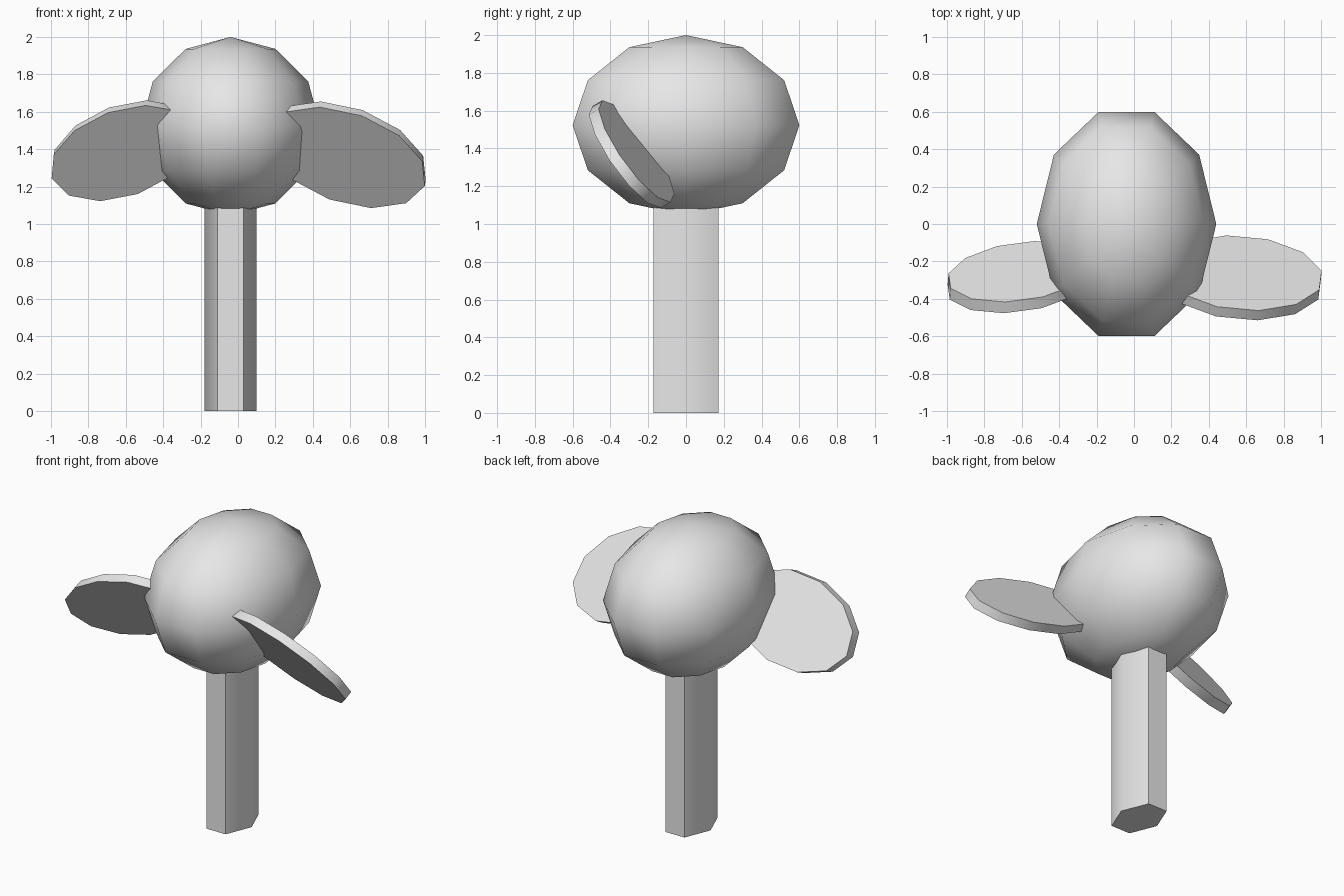
import bpy, bmesh
from math import sin, cos, pi, radians
from mathutils import Vector, Matrix

if "Cube" in bpy.data.objects:
    bpy.data.objects.remove(bpy.data.objects["Cube"], do_unlink=True)

# One plain grey for everything
grey = bpy.data.materials.new("plain grey")
grey.use_nodes = True
colour = (0.8, 0.8, 0.8, 1)
grey.diffuse_color = colour
grey.node_tree.nodes["Principled BSDF"].inputs["Base Color"].default_value = colour


def finish(name, bm):
    bmesh.ops.recalc_face_normals(bm, faces=bm.faces)
    mesh = bpy.data.meshes.new(name)
    bm.to_mesh(mesh)
    bm.free()
    mesh.materials.append(grey)
    obj = bpy.data.objects.new(name, mesh)
    bpy.context.collection.objects.link(obj)
    bpy.ops.object.select_all(action="DESELECT")
    obj.select_set(True)
    bpy.context.view_layer.objects.active = obj
    bpy.ops.object.shade_smooth_by_angle(angle=radians(60))
    return obj


def prism(name, sides, u, w, base, top):
    """Elliptical prism: u and w are the half axes, base and top the cap centres."""
    u, w, base, top = map(Vector, (u, w, base, top))
    bm = bmesh.new()
    ring = [bm.verts.new(base + u * cos(2 * pi * i / sides) + w * sin(2 * pi * i / sides))
            for i in range(sides)]
    cap = bm.faces.new(ring)
    ext = bmesh.ops.extrude_face_region(bm, geom=[cap], use_keep_orig=True)
    moved = [g for g in ext["geom"] if isinstance(g, bmesh.types.BMVert)]
    bmesh.ops.translate(bm, verts=moved, vec=top - base)
    return finish(name, bm)


# Head: stretched sphere spun from a half circle
AXIS_X = -0.04
bm = bmesh.new()
arc = [bm.verts.new((sin(pi * i / 6), 0, cos(pi * i / 6))) for i in range(7)]
edges = [bm.edges.new(pair) for pair in zip(arc, arc[1:])]
bmesh.ops.spin(bm, geom=arc + edges, cent=(0, 0, 0), axis=(0, 0, 1),
               angle=2 * pi, steps=10, use_merge=False)
bmesh.ops.remove_doubles(bm, verts=bm.verts, dist=0.001)
bm.transform(Matrix.Translation((AXIS_X, 0, 1.523)) @ Matrix.Diagonal((0.48, 0.631, 0.477, 1)))
finish("head", bm)

# Stem: six-sided post running up into the head
prism("stem", 6, (0.14, 0, 0), (0, 0.2, 0), (AXIS_X, 0, 0), (AXIS_X, 0, 1.2))

# Leaves: tilted thin discs at the sides
prism("left_leaf", 12, (0.41, -0.09, -0.02), (-0.137, -0.18, 0.27),
      (0.58, -0.262, 1.385), (0.575, -0.314, 1.355))
prism("right_leaf", 12, (-0.37, -0.09, -0.008), (0.122, -0.136, 0.256),
      (-0.61, -0.254, 1.405), (-0.615, -0.314, 1.378))
